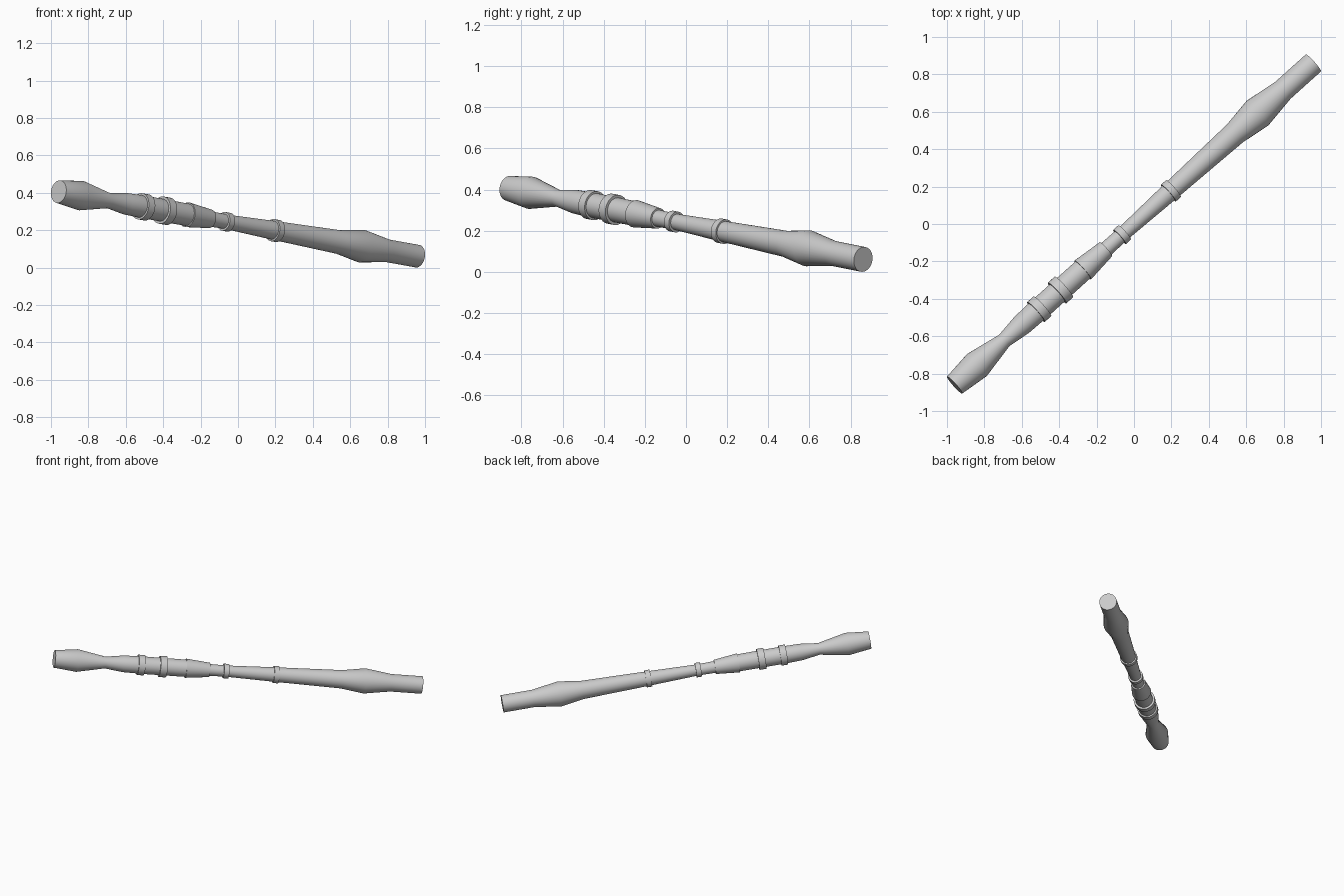
import bpy, bmesh, math
from mathutils import Vector

if "Cube" in bpy.data.objects:
    bpy.data.objects.remove(bpy.data.objects["Cube"])

# Axis of the tilted rod: every profile station is given by its x position
A = Vector((-0.959, -0.861, 0.406))
B = Vector((0.959, 0.861, 0.061))
ROT = (B - A).to_track_quat('Z', 'Y')
SIDES = 32


def lathe(name, profile):
    """Capped turned part from (x position on axis, radius) pairs."""
    bm = bmesh.new()
    rings = []
    for x, r in profile:
        centre = A.lerp(B, (x - A.x) / (B.x - A.x))
        ring = []
        for i in range(SIDES):
            a = 2 * math.pi * i / SIDES
            ring.append(bm.verts.new(centre + ROT @ Vector((r * math.cos(a), r * math.sin(a), 0))))
        rings.append(ring)
    for lo, hi in zip(rings, rings[1:]):
        for i in range(SIDES):
            j = (i + 1) % SIDES
            bm.faces.new((lo[i], lo[j], hi[j], hi[i]))
    bm.faces.new(rings[0][::-1])
    bm.faces.new(rings[-1])
    mesh = bpy.data.meshes.new(name)
    bm.to_mesh(mesh)
    bm.free()
    ob = bpy.data.objects.new(name, mesh)
    bpy.context.collection.objects.link(ob)
    bpy.ops.object.select_all(action='DESELECT')
    ob.select_set(True)
    bpy.context.view_layer.objects.active = ob
    bpy.ops.object.shade_smooth_by_angle(angle=math.radians(30))
    return ob


# Pommel, neck and grip
lathe("pommel_and_grip", [(-0.959, 0.061), (-0.84, 0.079), (-0.693, 0.041),
                          (-0.60, 0.058), (-0.50, 0.061), (-0.274, 0.060)])
# Tapered collar
lathe("tapered_collar", [(-0.274, 0.067), (-0.150, 0.050)])
# Long shaft with the swollen head
lathe("shaft_and_head", [(-0.150, 0.041), (-0.06, 0.039), (0.20, 0.051), (0.54, 0.064),
                         (0.66, 0.088), (0.797, 0.061), (0.959, 0.061)])
# Raised bands
for i, (x0, x1, r) in enumerate([(-0.524, -0.490, 0.071), (-0.411, -0.375, 0.074),
                                 (-0.077, -0.050, 0.051), (0.184, 0.211, 0.060)]):
    lathe(f"band_{i + 1}", [(x0, r), (x1, r)])
